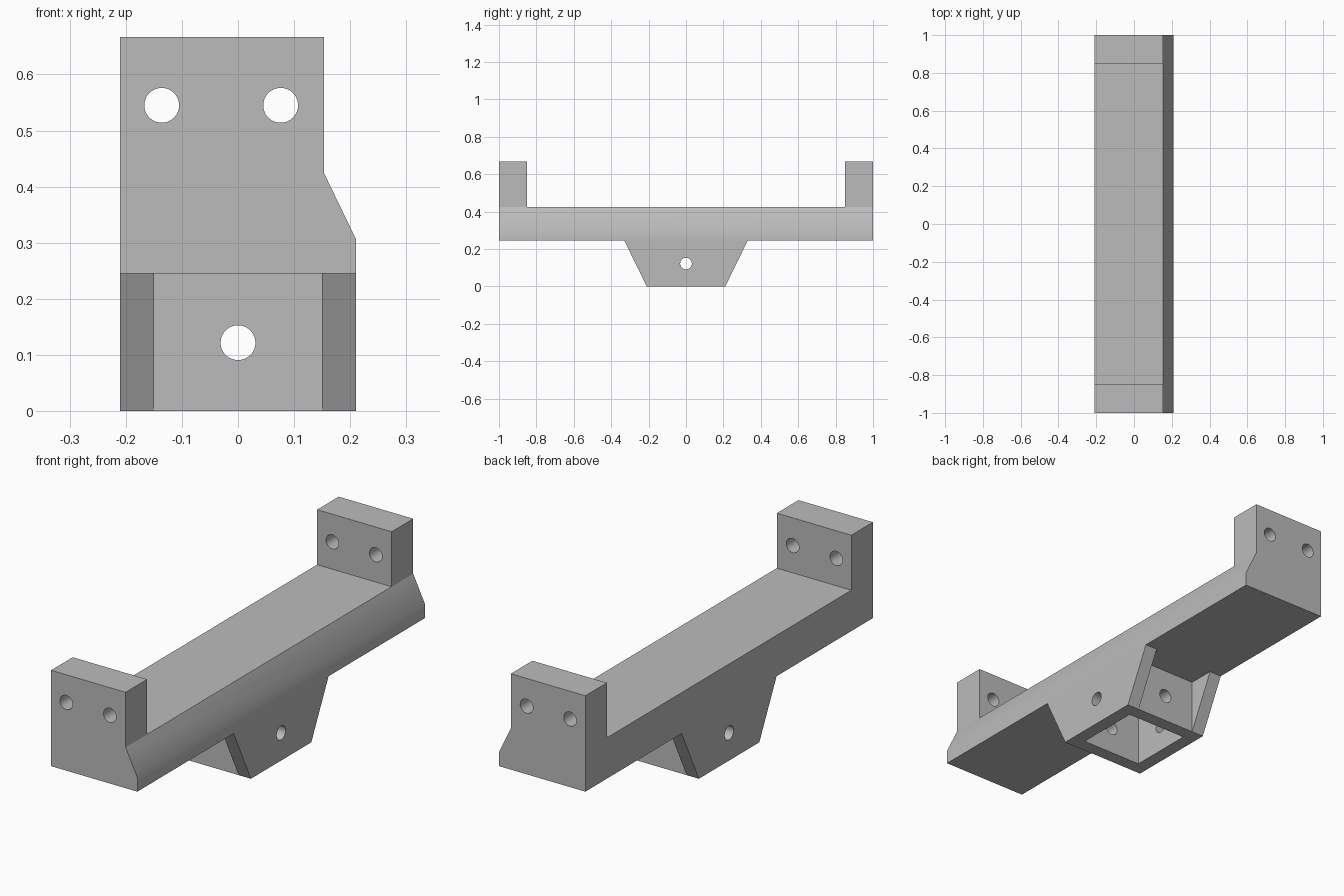
import bpy, bmesh, math
from mathutils import Matrix

cube = bpy.data.objects.get("Cube")
if cube:
    bpy.data.objects.remove(cube, do_unlink=True)

grey = bpy.data.materials.new("plain grey")
grey.use_nodes = True
colour = (0.5, 0.5, 0.5, 1)
grey.diffuse_color = colour
grey.node_tree.nodes["Principled BSDF"].inputs["Base Color"].default_value = colour

HALF_W, POCKET, BAR_LOW, BAR_TOP, TOP = 0.21, 0.15, 0.245, 0.425, 0.667
POST_X, POST_Y, HOLE_R = 0.153, 0.85, 0.031


def make_object(name, bm):
    bmesh.ops.recalc_face_normals(bm, faces=bm.faces)
    mesh = bpy.data.meshes.new(name)
    bm.to_mesh(mesh)
    bm.free()
    mesh.materials.append(grey)
    obj = bpy.data.objects.new(name, mesh)
    bpy.context.collection.objects.link(obj)
    return obj


def prism(name, points, axis, half):
    """Extrude a profile from -half to +half along x or y."""
    place = (lambda p: (p[0], -half, p[1])) if axis == "y" else (lambda p: (-half, p[0], p[1]))
    bm = bmesh.new()
    face = bm.faces.new([bm.verts.new(place(p)) for p in points])
    new = bmesh.ops.extrude_face_region(bm, geom=[face])["geom"]
    move = (0, 2 * half, 0) if axis == "y" else (2 * half, 0, 0)
    bmesh.ops.translate(bm, verts=[v for v in new if isinstance(v, bmesh.types.BMVert)], vec=move)
    return make_object(name, bm)


def box(name, low, high):
    bm = bmesh.new()
    bmesh.ops.create_cube(bm, size=1)
    for v in bm.verts:
        v.co = [(a + b) / 2 + c * (b - a) for a, b, c in zip(low, high, v.co)]
    return make_object(name, bm)


def hole(name, axis, x, z, length):
    bm = bmesh.new()
    bmesh.ops.create_cone(bm, cap_ends=True, segments=48, radius1=HOLE_R, radius2=HOLE_R, depth=length)
    turn = Matrix.Rotation(math.pi / 2, 4, "X" if axis == "y" else "Y")
    bmesh.ops.transform(bm, matrix=Matrix.Translation((x, 0, z)) @ turn, verts=bm.verts)
    return make_object(name, bm)


def combine(target, tool, operation="DIFFERENCE"):
    mod = target.modifiers.new(tool.name, "BOOLEAN")
    mod.object, mod.operation, mod.solver = tool, operation, "EXACT"
    bpy.context.view_layer.objects.active = target
    bpy.ops.object.modifier_apply(modifier=mod.name)
    bpy.data.objects.remove(tool, do_unlink=True)


# Body: end profile with the chamfered side, run along the length
bracket = prism("mounting_bracket", [
    (-HALF_W, -0.1), (HALF_W, -0.1), (HALF_W, 0.307),
    (POST_X, BAR_TOP), (POST_X, TOP), (-HALF_W, TOP)], "y", 1)

# Side profile: two end posts, the bar and the tapered socket
right = [(HALF_W, 0), (0.33, BAR_LOW), (1, BAR_LOW), (1, 0.7), (POST_Y, 0.7), (POST_Y, BAR_TOP)]
side = right + [(-y, z) for y, z in reversed(right)]
combine(bracket, prism("side_outline", side, "x", 0.5), "INTERSECT")

# Socket pocket, and the gaps between the tapered flanges
for name, low, high in (("pocket", -POCKET, POCKET), ("front_gap", -0.5, -HALF_W), ("back_gap", HALF_W, 0.5)):
    combine(bracket, box(name, (-POCKET, low, -0.1), (POCKET, high, BAR_LOW)))

# Bolt holes through the posts and the socket
for name, axis, x, z, length in (
        ("post_hole_right", "y", -0.136, 0.545, 3), ("post_hole_left", "y", 0.076, 0.545, 3),
        ("socket_hole_long", "y", 0, 0.122, 1), ("socket_hole_cross", "x", 0, 0.122, 1)):
    combine(bracket, hole(name, axis, x, z, length))

# Smooth holes and chamfer, with a crisp line at the bar top
bpy.ops.object.select_all(action="DESELECT")
bracket.select_set(True)
bpy.context.view_layer.objects.active = bracket
bpy.ops.object.shade_smooth_by_angle(angle=math.radians(30))
verts = bracket.data.vertices
for edge in bracket.data.edges:
    if all(abs(verts[i].co.z - BAR_TOP) < 0.001 for i in edge.vertices):
        edge.use_edge_sharp = True
